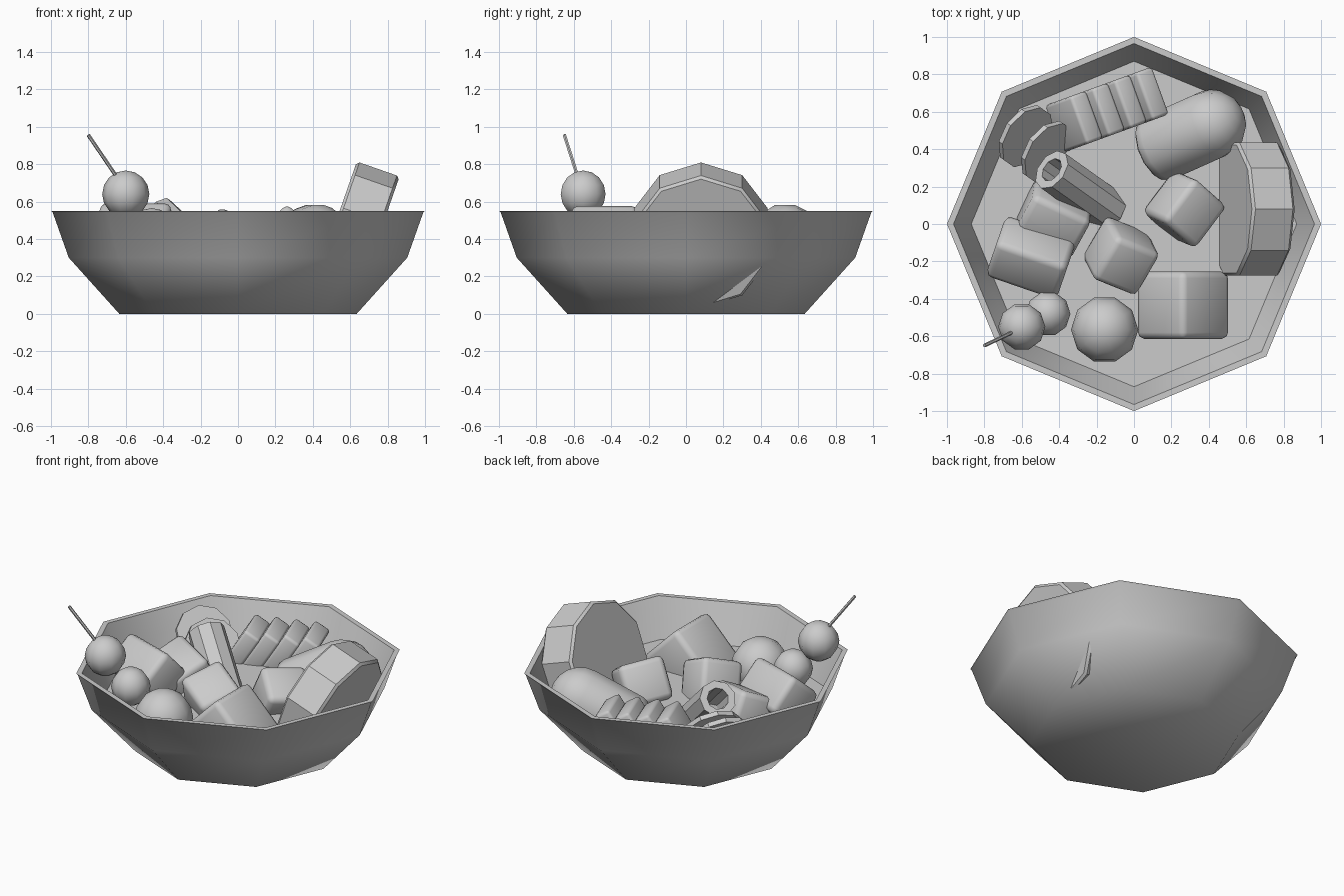
import bpy, bmesh
from math import sin, cos, pi, radians
from mathutils import Vector, Matrix

if "Cube" in bpy.data.objects:
    bpy.data.objects.remove(bpy.data.objects["Cube"])


def finish(name, bm, mat, angle):
    bmesh.ops.transform(bm, matrix=mat, verts=bm.verts)
    bmesh.ops.recalc_face_normals(bm, faces=bm.faces)
    me = bpy.data.meshes.new(name)
    bm.to_mesh(me)
    bm.free()
    me.shade_smooth()
    me.set_sharp_from_angle(angle=radians(angle))
    ob = bpy.data.objects.new(name, me)
    bpy.context.collection.objects.link(ob)
    return ob


def frame(loc, axis=(0, 0, 1), xhint=(1, 0, 0)):
    z = Vector(axis).normalized()
    x = Vector(xhint)
    x = (x - z * x.dot(z)).normalized()
    y = z.cross(x)
    m = Matrix((x, y, z)).transposed().to_4x4()
    m.translation = Vector(loc)
    return m


def lathe(name, profile, n, mat, angle=30, closed=False):
    """Spin an (r, z) profile into n sides; closed joins its two ends."""
    bm = bmesh.new()
    rings = [[bm.verts.new((r * cos(2 * pi * k / n), r * sin(2 * pi * k / n), z))
              for k in range(n)] for r, z in profile]
    pairs = list(zip(rings, rings[1:]))
    if closed:
        pairs.append((rings[-1], rings[0]))
    for a, b in pairs:
        for k in range(n):
            j = (k + 1) % n
            bm.faces.new((a[k], a[j], b[j], b[k]))
    bmesh.ops.remove_doubles(bm, verts=bm.verts, dist=1e-5)
    return finish(name, bm, mat, angle)


def ball(name, loc, r, n=10, rings=8):
    prof = [(r * sin(pi * i / rings), -r * cos(pi * i / rings)) for i in range(rings + 1)]
    return lathe(name, prof, n, frame(loc), 60)


def block(name, loc, size, turn, tilt_x=0, tilt_y=0, bevel=0.035):
    """Soft-edged block: tilted, then turned about z."""
    bm = bmesh.new()
    bmesh.ops.create_cube(bm, size=1, matrix=Matrix.Diagonal((*size, 1)))
    bmesh.ops.bevel(bm, geom=bm.edges[:], offset=bevel, segments=2,
                    profile=0.5, affect='EDGES')
    rot = (Matrix.Rotation(radians(turn), 4, 'Z') @ Matrix.Rotation(radians(tilt_y), 4, 'Y')
           @ Matrix.Rotation(radians(tilt_x), 4, 'X'))
    return finish(name, bm, Matrix.Translation(loc) @ rot, 60)


# Eight-sided bowl with a flat filling level
lathe("bowl", [(0, 0), (0.635, 0), (0.905, 0.30), (0.99, 0.54), (1.0, 0.55),
               (0.965, 0.55), (0.87, 0.30), (0, 0.30)], 8, frame((0, 0, 0)), 60)

# Berries and the stem
ball("top_berry", (-0.6, -0.55, 0.64), 0.126)
ball("small_berry", (-0.46, -0.48, 0.445), 0.12)
ball("large_berry", (-0.157, -0.565, 0.35), 0.18)
a, b = Vector((-0.62, -0.565, 0.69)), Vector((-0.80, -0.65, 0.955))
lathe("berry_stem", [(0, 0), (0.01, 0), (0.01, (b - a).length), (0, (b - a).length)], 6,
      frame(a, b - a))

# Thick ten-sided slice leaning over the right wall
h = 0.121
lathe("thick_slice", [(0, -h), (0.36, -h), (0.375, -h + 0.015), (0.375, h - 0.015),
                      (0.36, h), (0, h)], 10,
      frame((0.626, 0.08, 0.42), (0.945, 0, -0.33), (0.33, 0, 0.945)))

# Dome-ended roll sinking into the filling
a, b = Vector((0.12, 0.40, 0.24)), Vector((0.41, 0.53, 0.40))
L, r = (b - a).length, 0.19
dome = [(r * cos(pi / 2 * i / 5), L + 0.19 * sin(pi / 2 * i / 5)) for i in range(6)]
lathe("domed_roll", [(0, -0.03), (r - 0.04, -0.03), (r - 0.01, -0.01), (r, 0.03)] + dome, 12,
      frame(a, b - a), 60)

# Row of four leaning wafers
u = Vector((cos(radians(20)), sin(radians(20)), 0))
for i in range(4):
    p = Vector((-0.09, 0.63, 0.37)) + u * (0.125 - 0.125 * i)
    block(f"wafer_{i + 1}", p, (0.11, 0.27, 0.30), 20, tilt_y=32, bevel=0.018)

# Two thin discs against the left wall
for i, p in enumerate([(-0.58, 0.47, 0.40), (-0.46, 0.385, 0.38)]):
    lathe(f"thin_disc_{i + 1}", [(0, -0.015), (0.18, -0.015), (0.18, 0.015), (0, 0.015)], 10,
          frame(p, (0.64, -0.45, 0.6), (0, 0, 1)))

# Hollow tube, open end up
a, b = Vector((-0.44, 0.29, 0.53)), Vector((-0.13, 0.07, 0.23))
L = (b - a).length
lathe("hollow_tube", [(0.068, 0), (0.115, 0), (0.115, L), (0.068, L)], 9,
      frame(a, b - a, (0, 0, 1)), closed=True)

# Soft-edged chunks
block("front_chunk", (0.262, -0.435, 0.335), (0.36, 0.36, 0.36), 0, tilt_y=45)
block("right_chunk", (0.27, 0.08, 0.36), (0.29, 0.27, 0.27), 53, tilt_x=30, tilt_y=8)
block("middle_chunk", (-0.07, -0.17, 0.36), (0.28, 0.28, 0.28), -22, tilt_x=20, tilt_y=25)
block("left_front_chunk", (-0.55, -0.18, 0.42), (0.40, 0.26, 0.26), -19, tilt_x=42)
block("left_back_chunk", (-0.43, 0.03, 0.35), (0.34, 0.27, 0.27), -25, tilt_x=25, tilt_y=8)
